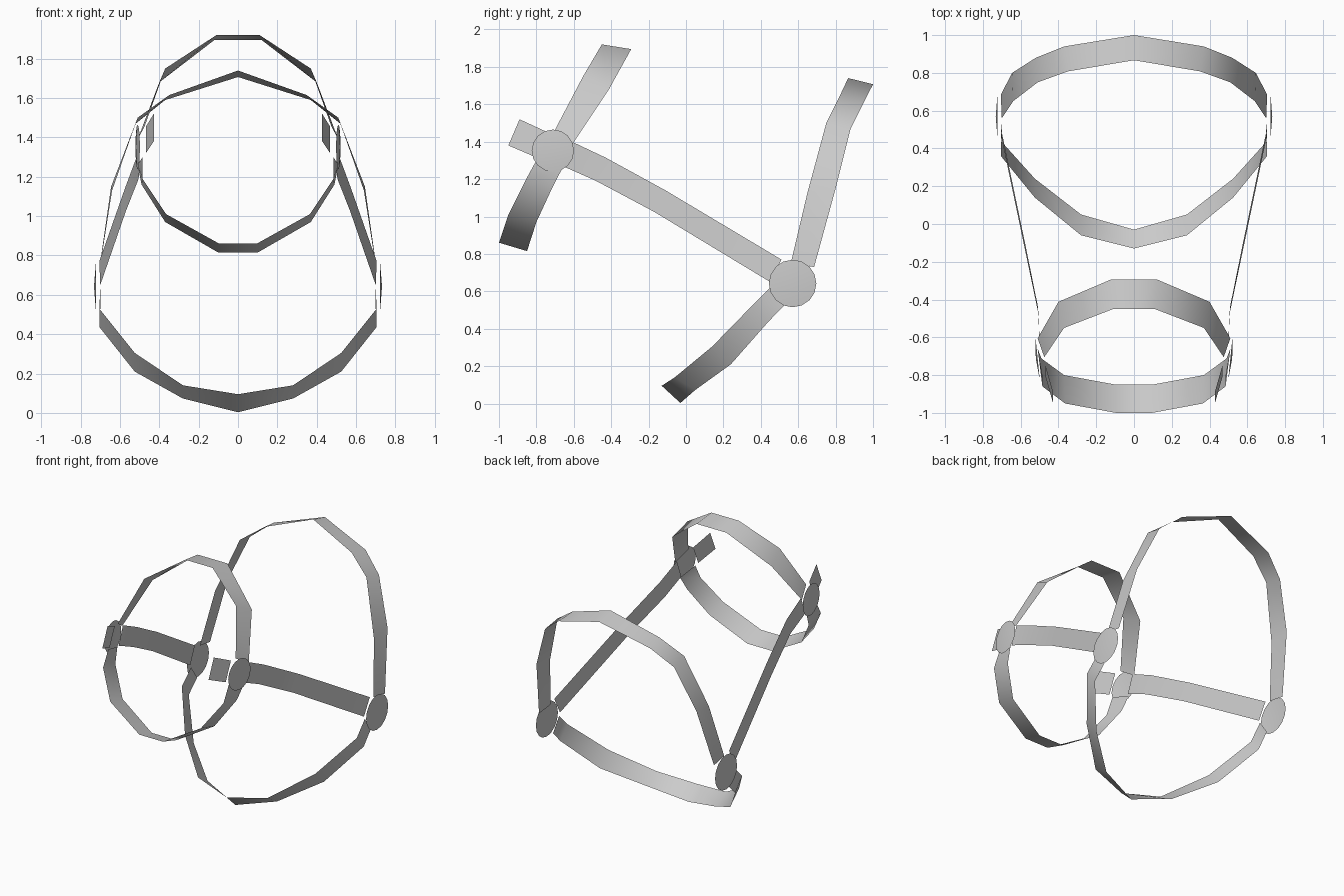
import bpy, math

if "Cube" in bpy.data.objects:
    bpy.data.objects.remove(bpy.data.objects["Cube"])


def finish(name, verts, faces, smooth=True):
    """Make a sheet object on the +x side and mirror it across x = 0."""
    me = bpy.data.meshes.new(name)
    me.from_pydata(verts, [], faces)
    me.update()
    ob = bpy.data.objects.new(name, me)
    bpy.context.collection.objects.link(ob)
    for p in me.polygons:
        p.use_smooth = smooth
    m = ob.modifiers.new("mirror", 'MIRROR')
    m.use_axis[0] = True
    m.use_mirror_merge = True
    m.merge_threshold = 0.001
    return ob


def strap(name, edge_a, edge_b):
    """Flat band between two matching edge paths."""
    n = len(edge_a)
    faces = [(i, i + 1, n + i + 1, n + i) for i in range(n - 1)]
    return finish(name, edge_a + edge_b, faces)


def disc(name, centre, radius, slope, dome, sides=16):
    """Slightly domed round joint plate facing sideways."""
    cx, cy, cz = centre
    verts = [(cx + dome, cy, cz)]
    for i in range(sides):
        a = 2 * math.pi * i / sides
        dy, dz = radius * math.cos(a), radius * math.sin(a)
        verts.append((cx + slope * dy, cy + dy, cz + dz))
    faces = [(0, 1 + i, 1 + (i + 1) % sides) for i in range(sides)]
    return finish(name, verts, faces)


# Nose ring, upper half
strap("nose_band_upper",
      [(0, -.45, 1.92), (.11, -.45, 1.92), (.37, -.55, 1.75), (.475, -.705, 1.455)],
      [(0, -.293, 1.895), (.12, -.293, 1.895), (.40, -.412, 1.68), (.51, -.605, 1.39)])

# Nose ring, lower half
strap("nose_band_lower",
      [(0, -1.0, .86), (.095, -1.0, .86), (.365, -.95, 1.01), (.485, -.86, 1.19), (.485, -.80, 1.30)],
      [(0, -.85, .815), (.10, -.85, .815), (.37, -.80, .97), (.49, -.712, 1.16), (.51, -.66, 1.26)])

# Crown band over the back
strap("crown_band",
      [(0, .867, 1.74), (.35, .808, 1.615), (.51, .75, 1.50), (.64, .65, 1.13), (.70, .56, .75)],
      [(0, 1.0, 1.707), (.37, .94, 1.59), (.52, .88, 1.47), (.645, .80, 1.15), (.705, .685, .73)])

# Jaw band underneath
strap("jaw_band",
      [(0, -.13, .095), (.28, -.06, .14), (.525, .14, .305), (.705, .36, .53), (.70, .46, .63)],
      [(0, -.03, .003), (.28, .05, .073), (.525, .24, .21), (.705, .44, .437), (.70, .53, .53)])

# Side straps joining the rings
strap("side_strap",
      [(.50, -.61, 1.40), (.51, -.43, 1.315), (.575, -.11, 1.14), (.705, .51, .77)],
      [(.50, -.66, 1.27), (.505, -.48, 1.19), (.57, -.17, 1.025), (.70, .45, .65)])

# Strap ends in front of the nose joints
strap("strap_end",
      [(.428, -.89, 1.52), (.468, -.75, 1.455)],
      [(.428, -.95, 1.38), (.468, -.81, 1.32)])

# Round joint plates
disc("nose_joint", (.510, -.712, 1.352), .113, .10, .01)
disc("cheek_joint", (.722, .57, .642), .127, 0.0, .01)
